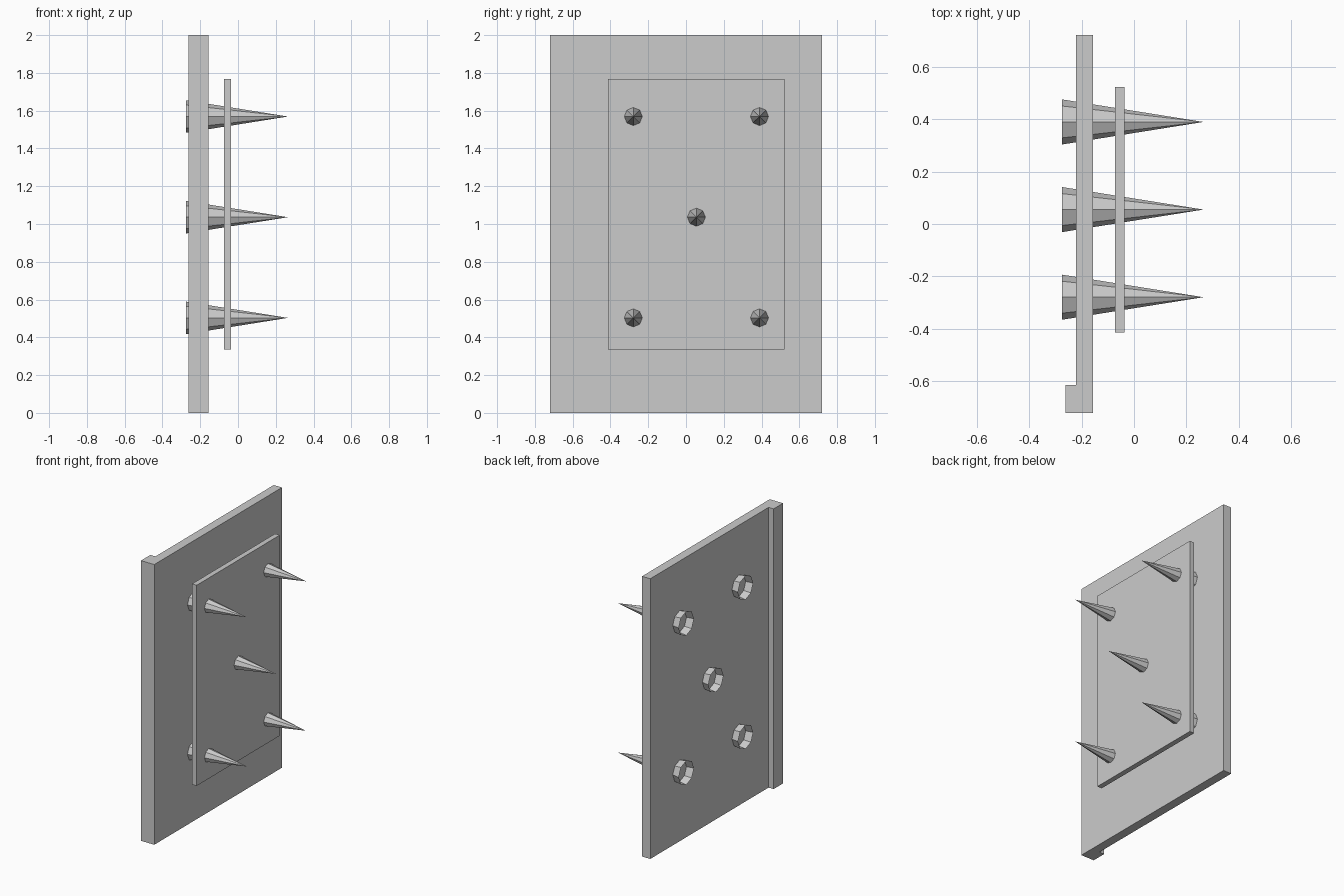
import bpy
import math

default_cube = bpy.data.objects.get("Cube")
if default_cube:
    bpy.data.objects.remove(default_cube, do_unlink=True)

# Single plain grey finish
GREY = (0.6, 0.6, 0.6, 1.0)
grey = bpy.data.materials.new("plain_grey")
grey.use_nodes = True
grey.diffuse_color = GREY
grey.node_tree.nodes["Principled BSDF"].inputs["Base Color"].default_value = GREY


def finish(name):
    obj = bpy.context.object
    obj.name = name
    obj.data.materials.append(grey)
    return obj


def box(name, x, y, z):
    """Box from (min, max) ranges on each axis."""
    spans = (x, y, z)
    bpy.ops.mesh.primitive_cube_add(size=1, location=[(a + b) / 2 for a, b in spans])
    obj = finish(name)
    obj.scale = [b - a for a, b in spans]
    bpy.ops.object.transform_apply(location=False, rotation=False, scale=True)
    return obj


def spike(name, y, z, base_x=-0.275, tip_x=0.265, radius=0.086):
    """Open-based eight-sided cone pointing along +x."""
    bpy.ops.mesh.primitive_cone_add(
        vertices=8, radius1=radius, radius2=0, depth=tip_x - base_x,
        end_fill_type='NOTHING', location=((base_x + tip_x) / 2, y, z),
        rotation=(0, math.pi / 2, 0))
    return finish(name)


# Main slab with a raised strip along one edge of its rear face
HEIGHT = (0, 2)
box("back_panel", (-0.222, -0.157), (-0.72, 0.72), HEIGHT)
box("edge_strip", (-0.262, -0.222), (-0.72, -0.614), HEIGHT)

# Thin plate floating in front of the slab
box("front_plate", (-0.073, -0.036), (-0.414, 0.522), (0.336, 1.768))

# Four corner spikes and one in the middle
MID_Y, MID_Z = 0.055, 1.036
spike("center_spike", MID_Y, MID_Z)
for y_name, y_side in (("front", -1), ("rear", 1)):
    for z_name, z_side in (("lower", -1), ("upper", 1)):
        spike(f"{z_name}_{y_name}_spike",
              MID_Y + y_side * 0.334, MID_Z + z_side * 0.533)
